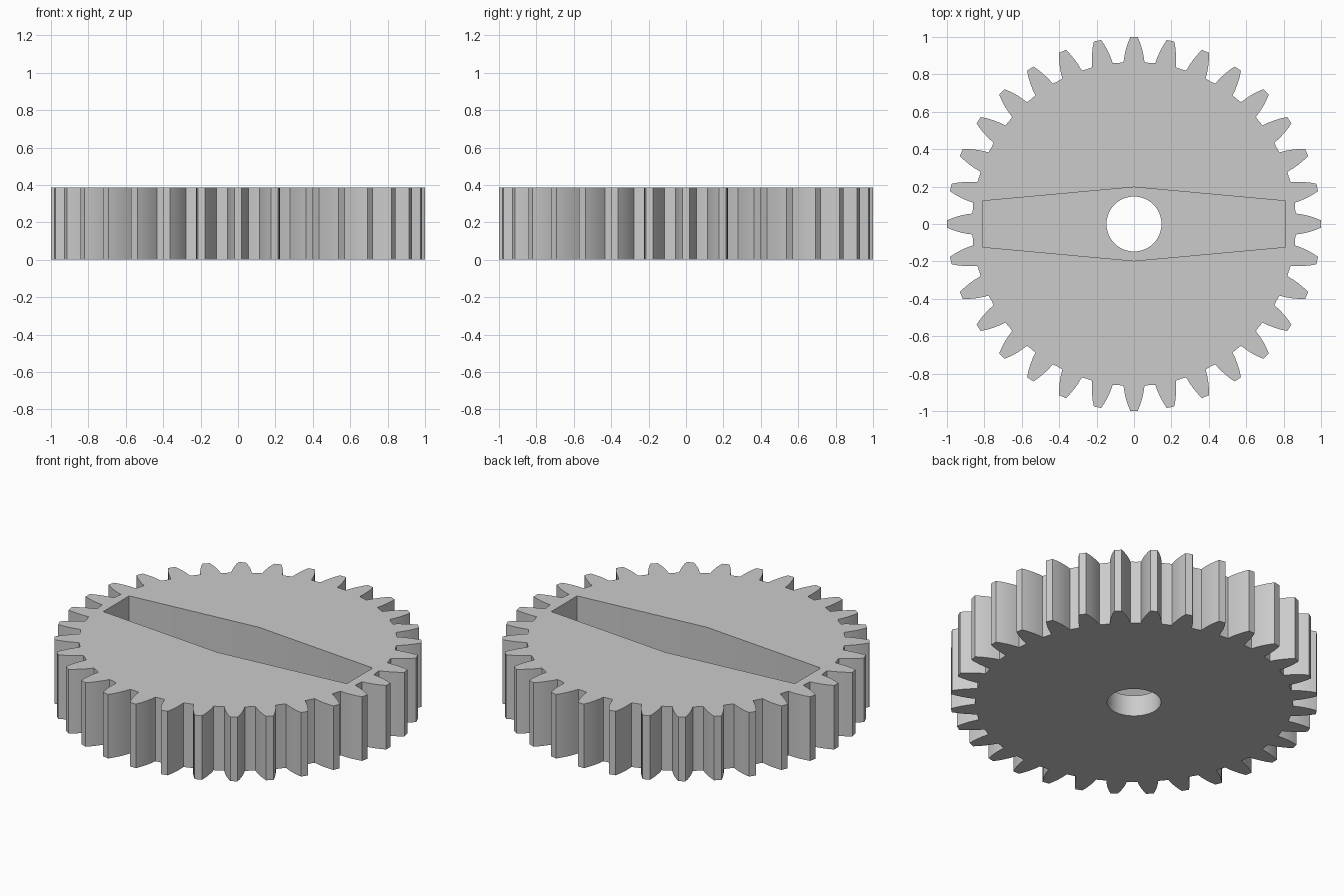
import bpy, bmesh
from math import sin, cos, pi, atan2, radians

cube = bpy.data.objects.get("Cube")
if cube:
    bpy.data.objects.remove(cube, do_unlink=True)

TEETH = 32
HEIGHT = 0.385
FLOOR = 0.127
ROOT = 0.865

grey = bpy.data.materials.new("light grey")
grey.use_nodes = True
colour = (0.6, 0.6, 0.6, 1)
grey.diffuse_color = colour
grey.node_tree.nodes["Principled BSDF"].inputs["Base Color"].default_value = colour


def prism(name, outline, z0, z1):
    """Extrude a flat outline from z0 up to z1."""
    bm = bmesh.new()
    face = bm.faces.new([bm.verts.new((x, y, z0)) for x, y in outline])
    top = bmesh.ops.extrude_face_region(bm, geom=[face])["geom"]
    verts = [v for v in top if isinstance(v, bmesh.types.BMVert)]
    bmesh.ops.translate(bm, verts=verts, vec=(0, 0, z1 - z0))
    bmesh.ops.recalc_face_normals(bm, faces=bm.faces)
    mesh = bpy.data.meshes.new(name)
    bm.to_mesh(mesh)
    bm.free()
    mesh.materials.append(grey)
    obj = bpy.data.objects.new(name, mesh)
    bpy.context.collection.objects.link(obj)
    return obj


# Tooth flank as (distance out, half width), from root to tip
flank = [(ROOT, 0.056), (0.9, 0.051), (0.935, 0.043), (0.97, 0.032), (0.999, 0.02)]
tooth = [(r, -w) for r, w in flank] + [(r, w) for r, w in reversed(flank)]

# Gear outline: each tooth followed by points along the root circle
outline = []
edge = atan2(flank[0][1], ROOT)
step = 2 * pi / TEETH
for i in range(TEETH):
    a = i * step
    outline += [(r * cos(a) - w * sin(a), r * sin(a) + w * cos(a)) for r, w in tooth]
    gap = a + step / 2
    outline.append((ROOT * cos(gap), ROOT * sin(gap)))
gear = prism("gear", outline, 0, HEIGHT)

# Tapered slot in the upper face and round shaft hole right through
slot = prism("slot_cutter", [(0.81, -0.123), (0.81, 0.123), (0, 0.197),
                             (-0.81, 0.123), (-0.81, -0.123), (0, -0.197)],
             FLOOR, HEIGHT + 0.1)
ring = [2 * pi * i / 48 for i in range(48)]
hole = prism("hole_cutter", [(0.147 * cos(a), 0.147 * sin(a)) for a in ring],
             -0.1, HEIGHT + 0.2)

bpy.context.view_layer.objects.active = gear
for cutter in (slot, hole):
    cutter.hide_render = True
    mod = gear.modifiers.new("cut", "BOOLEAN")
    mod.operation = "DIFFERENCE"
    mod.solver = "EXACT"
    mod.object = cutter
    bpy.ops.object.modifier_apply(modifier=mod.name)
for cutter in (slot, hole):
    bpy.data.objects.remove(cutter, do_unlink=True)

# Smooth flanks and hole, crisp rims
bpy.ops.object.select_all(action="DESELECT")
gear.select_set(True)
bpy.ops.object.shade_smooth_by_angle(angle=radians(20))
